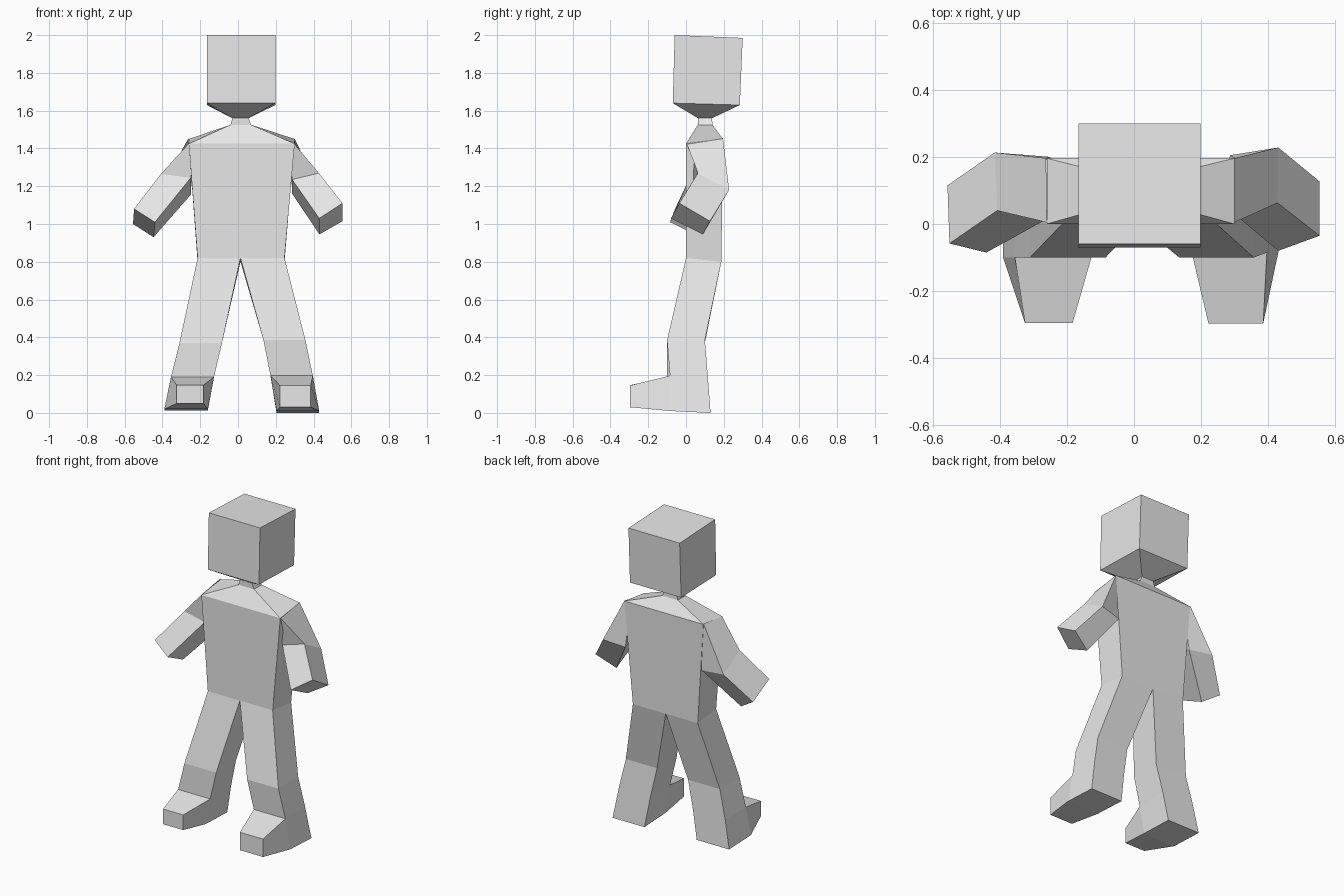
import bpy, bmesh

grey = bpy.data.materials.new("plain_grey")
grey.diffuse_color = (0.8, 0.8, 0.8, 1.0)


def ring(x0, x1, y0, y1, z_front, z_back=None):
    """Four corners: front left, front right, back right, back left."""
    zb = z_front if z_back is None else z_back
    return [(x0, y0, z_front), (x1, y0, z_front), (x1, y1, zb), (x0, y1, zb)]


def loft(bm, rings, start=True, end=True):
    """Join four-cornered rings with quads and cap the ends."""
    loops = [[bm.verts.new(p) for p in r] for r in rings]
    faces = []
    for a, b in zip(loops, loops[1:]):
        for j in range(4):
            k = (j + 1) % 4
            faces.append(bm.faces.new((a[j], a[k], b[k], b[j])))
    if start:
        bm.faces.new(loops[0])
    if end:
        bm.faces.new(loops[-1])
    return faces


def finish(bm, name):
    bmesh.ops.recalc_face_normals(bm, faces=bm.faces[:])
    mesh = bpy.data.meshes.new(name)
    bm.to_mesh(mesh)
    bm.free()
    mesh.materials.append(grey)
    bpy.context.collection.objects.link(bpy.data.objects.new(name, mesh))


# Head: slightly tilted block with a tapered underside
bm = bmesh.new()
loft(bm, [ring(-0.03, 0.055, 0.063, 0.138, 1.56),
          ring(-0.165, 0.198, -0.07, 0.285, 1.64, 1.63),
          ring(-0.165, 0.198, -0.06, 0.30, 2.0, 1.985)], start=False)
finish(bm, "head")

# Torso: waist, shoulders, then sloping up into the neck
bm = bmesh.new()
loft(bm, [ring(-0.214, 0.246, 0.0, 0.187, 0.82, 0.80),
          ring(-0.26, 0.30, 0.0, 0.196, 1.425, 1.45),
          ring(-0.04, 0.07, 0.063, 0.14, 1.525),
          ring(-0.03, 0.055, 0.063, 0.138, 1.56)], start=False, end=False)
finish(bm, "torso_and_neck")

# Arms: shoulder, elbow and hand sections
# (outer front, outer back, inner back, inner front)
arms = {
    "right_arm": [
        [(0.30, 0.005, 1.422), (0.30, 0.196, 1.452), (0.278, 0.18, 1.34), (0.278, 0.04, 1.33)],
        [(0.428, 0.063, 1.27), (0.43, 0.228, 1.18), (0.287, 0.205, 1.16), (0.287, 0.04, 1.235)],
        [(0.553, -0.035, 1.11), (0.553, 0.127, 1.015), (0.431, 0.09, 0.945), (0.43, -0.08, 1.03)]],
    "left_arm": [
        [(-0.26, 0.005, 1.427), (-0.262, 0.196, 1.455), (-0.24, 0.18, 1.34), (-0.24, 0.04, 1.33)],
        [(-0.408, 0.04, 1.265), (-0.415, 0.213, 1.175), (-0.25, 0.20, 1.155), (-0.25, 0.02, 1.245)],
        [(-0.55, -0.058, 1.08), (-0.556, 0.115, 1.0), (-0.447, 0.08, 0.93), (-0.44, -0.085, 1.01)]],
}
for name, rings in arms.items():
    bm = bmesh.new()
    loft(bm, rings, start=False)
    finish(bm, name)


# Legs: hip, knee, ankle and sole sections, with the toe pulled out of the front
def leg(name, rings, toe_x, toe_y, toe_z):
    bm = bmesh.new()
    front = loft(bm, rings, start=False)[8]
    middle = front.calc_center_median()
    toe = bmesh.ops.extrude_discrete_faces(bm, faces=[front])["faces"][0]
    for v in toe.verts:
        v.co = (toe_x[v.co.x > middle.x], toe_y, toe_z[v.co.z > middle.z])
    finish(bm, name)


leg("right_leg", [ring(0.013, 0.246, 0.0, 0.187, 0.82, 0.80),
                  ring(0.135, 0.357, -0.10, 0.10, 0.385),
                  ring(0.172, 0.396, -0.085, 0.115, 0.197),
                  ring(0.204, 0.43, -0.085, 0.13, 0.01, 0.0)],
    (0.222, 0.385), -0.297, (0.03, 0.145))
leg("left_leg", [ring(-0.214, 0.013, 0.0, 0.187, 0.82, 0.80),
                 ring(-0.31, -0.085, -0.10, 0.10, 0.37),
                 ring(-0.355, -0.127, -0.10, 0.11, 0.19),
                 ring(-0.39, -0.16, -0.10, 0.12, 0.02, 0.012)],
    (-0.325, -0.183), -0.295, (0.05, 0.147))
